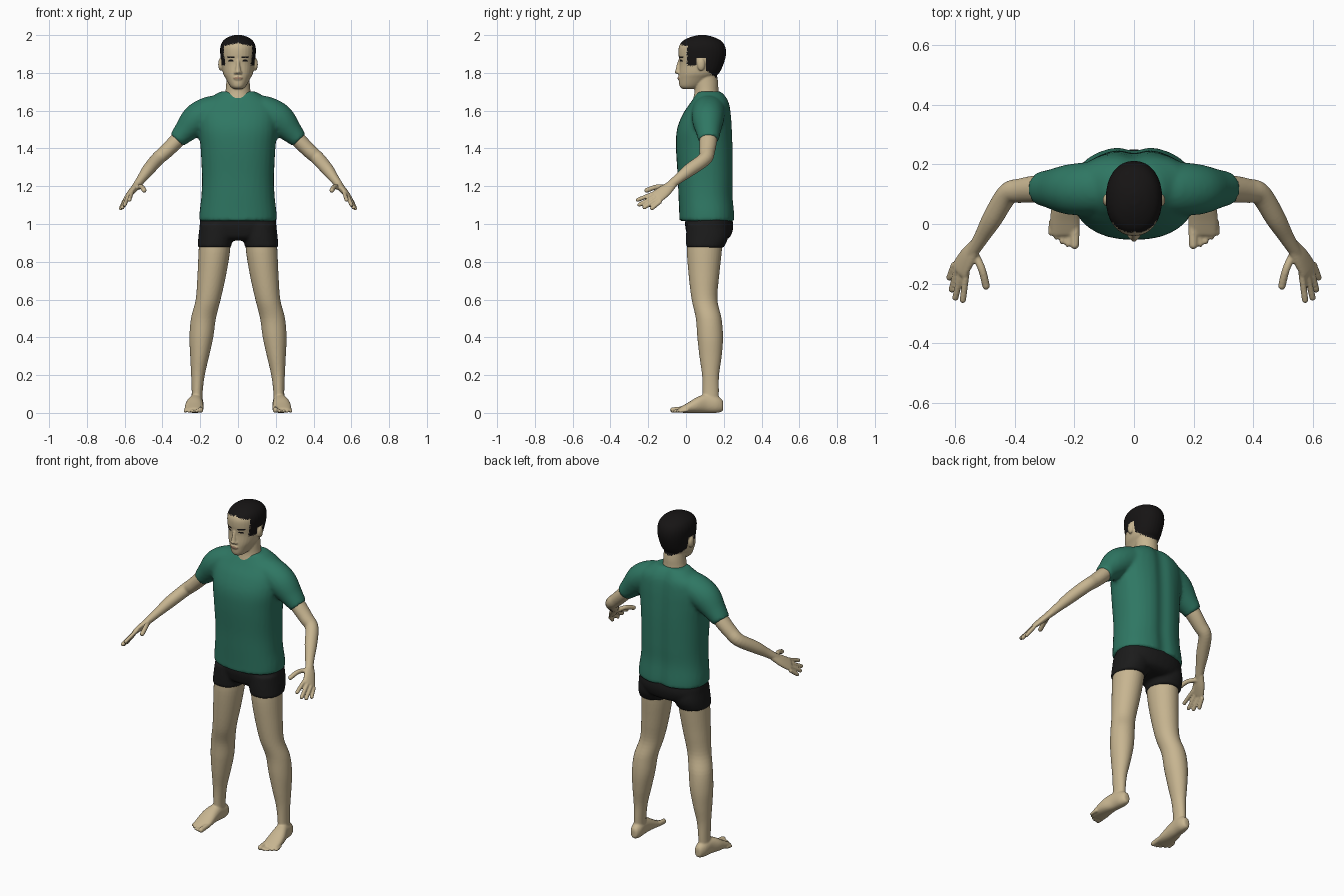
import bpy, bmesh, math, random
from mathutils import Vector, Matrix

random.seed(4)
cube = bpy.data.objects.get("Cube")
if cube:
    bpy.data.objects.remove(cube, do_unlink=True)

X, Y, Z = Vector((1, 0, 0)), Vector((0, 1, 0)), Vector((0, 0, 1))


def material(name, rgb):
    mat = bpy.data.materials.new(name)
    mat.use_nodes = True
    mat.diffuse_color = (*rgb, 1)
    for node in mat.node_tree.nodes:
        if node.type == 'BSDF_PRINCIPLED':
            node.inputs["Base Color"].default_value = (*rgb, 1)
            node.inputs["Roughness"].default_value = 0.8
    return mat


skin = material("skin", (.57, .46, .28))
green = material("green_cloth", (.028, .185, .125))
black = material("black_cloth", (.011, .011, .011))
hair = material("dark_hair", (.008, .007, .007))
lip = material("lip", (.36, .22, .14))


def spline(rows, steps=5):
    """Smoothly interpolated rows that pass through every given row."""
    out = []
    for i in range(len(rows) - 1):
        a, b, c, d = (rows[max(0, min(len(rows) - 1, i + k))] for k in (-1, 0, 1, 2))
        for t in (s / steps for s in range(steps)):
            out.append([q + t / 2 * (r - p + t * (2 * p - 5 * q + 4 * r - e + t * (3 * (q - r) + e - p)))
                        for p, q, r, e in zip(a, b, c, d)])
    return out + [list(rows[-1])]


def loft(bm, rows, u, v=None, power=2, sides=32):
    """Closed tube through rows of x, y, z and two radii; v fixes the ring plane."""
    rows = spline(rows)
    rings = []
    for i, (x, y, z, a, b) in enumerate(rows):
        across, other = u, v
        if v is None:
            lo, hi = rows[max(i - 1, 0)], rows[min(i + 1, len(rows) - 1)]
            along = (Vector(hi[:3]) - Vector(lo[:3])).normalized()
            across = (u - along * u.dot(along)).normalized()
            other = along.cross(across)
        ring = []
        for k in range(sides):
            c, s = math.cos(math.tau * k / sides), math.sin(math.tau * k / sides)
            c = math.copysign(abs(c) ** (2 / power), c) * max(a, .001)
            s = math.copysign(abs(s) ** (2 / power), s) * max(b, .001)
            ring.append(bm.verts.new(Vector((x, y, z)) + across * c + other * s))
        rings.append(ring)
    for r, q in zip(rings, rings[1:]):
        for k in range(sides):
            j = (k + 1) % sides
            bm.faces.new((r[k], r[j], q[j], q[k]))
    bm.faces.new(rings[0])
    bm.faces.new(rings[-1])


def stack(bm, rows, power=2):
    """Body of level rings given as height, front, back and half width."""
    loft(bm, [(0, (f + k) / 2, z, w, (k - f) / 2) for z, f, k, w in rows], X, Y, power)


def ball(bm, centre, size):
    m = Matrix.Translation(centre) @ Matrix.Diagonal((*size, 1))
    bmesh.ops.create_uvsphere(bm, u_segments=20, v_segments=12, radius=1, matrix=m)


def flip(rows, s):
    return [(s * r[0], *r[1:]) for r in rows]


def digit(bm, points, radius):
    """Finger or toe with a rounded tip."""
    loft(bm, [(*p, radius, radius) for p in points], Vector((.6, .5, .6)), None, 2, 14)
    ball(bm, points[-1], [radius] * 3)


def finish(name, bm, voxel, smoothing, *mats):
    """Fuse the overlapping pieces into one smooth skin."""
    bmesh.ops.recalc_face_normals(bm, faces=bm.faces)
    mesh = bpy.data.meshes.new(name)
    bm.to_mesh(mesh)
    bm.free()
    ob = bpy.data.objects.new(name, mesh)
    bpy.context.scene.collection.objects.link(ob)
    fuse = ob.modifiers.new("fuse", 'REMESH')
    fuse.mode = 'VOXEL'
    fuse.voxel_size = voxel
    relax = ob.modifiers.new("relax", 'SMOOTH')
    relax.factor, relax.iterations = .5, smoothing
    bpy.context.view_layer.update()
    graph = bpy.context.evaluated_depsgraph_get()
    fused = bpy.data.meshes.new_from_object(ob.evaluated_get(graph))
    ob.modifiers.clear()
    ob.data = fused
    fused.materials.clear()
    for mat in mats:
        fused.materials.append(mat)
    fused.shade_smooth()
    return ob


# Shirt: torso with two short sleeves
bm = bmesh.new()
stack(bm, [(1.015, -.035, .262, .206), (1.06, -.036, .26, .204), (1.15, -.04, .252, .194),
           (1.25, -.044, .253, .191), (1.4, -.053, .252, .198), (1.5, -.048, .248, .208),
           (1.58, -.018, .242, .21), (1.64, .022, .232, .19), (1.68, .048, .212, .13),
           (1.702, .06, .19, .092)], 2.3)
for s in (1, -1):
    loft(bm, flip([(.07, .125, 1.62, .075, .06), (.135, .12, 1.6, .088, .08),
                   (.215, .116, 1.555, .085, .084), (.28, .118, 1.49, .066, .062),
                   (.323, .12, 1.445, .054, .046)], s), Y)
shirt = finish("shirt", bm, .011, 3, green)
# Shallow groove down the spine
for vert in shirt.data.vertices:
    if vert.co.y > .15:
        vert.co.y -= .014 * math.exp(-(vert.co.x / .04) ** 2) * min(1, (vert.co.y - .15) * 20)

# Shorts: pelvis with two short legs
bm = bmesh.new()
stack(bm, [(.912, .04, .2, .11), (.93, .012, .232, .17), (.965, 0, .247, .2),
           (1.0, -.005, .25, .203), (1.05, 0, .24, .195)], 2.3)
for s in (1, -1):
    loft(bm, flip([(.108, .113, 1.0, .094, .11), (.118, .112, .93, .092, .112),
                   (.126, .1, .875, .088, .099)], s), X, Y, 2.2)
finish("shorts", bm, .009, 2, black)

for s, side in ((1, "left"), (-1, "right")):
    # Leg and foot
    bm = bmesh.new()
    loft(bm, flip([(.12, .103, .95, .083, .094), (.126, .097, .85, .083, .092),
                   (.14, .095, .72, .075, .08), (.158, .098, .6, .066, .068),
                   (.183, .12, .5, .066, .068), (.194, .128, .4, .063, .068),
                   (.203, .13, .3, .05, .059), (.212, .13, .2, .036, .045),
                   (.216, .131, .11, .029, .043), (.218, .13, .03, .03, .043)], s), X, Y)
    loft(bm, flip([(.215, .197, .036, .014, .022), (.215, .188, .04, .024, .034),
                   (.217, .16, .045, .034, .045), (.222, .11, .05, .037, .05),
                   (.23, .06, .042, .046, .042), (.232, .01, .027, .05, .027),
                   (.232, -.03, .016, .047, .015), (.232, -.04, .013, .042, .011)], s),
         X, Z, 2.2)
    for i, tip in enumerate((-.07, -.07, -.06, -.046, -.031)):
        x = .199 + .019 * i + (.005 if i else 0)
        r = .0085 if i else .015
        digit(bm, [(s * (x - .002), -.005 + .004 * i, r + .006), (s * x, tip, r)], r)
    finish(side + "_leg", bm, .0055, 2, skin)

    # Arm and hand
    bm = bmesh.new()
    loft(bm, flip([(.24, .12, 1.53, .045, .042), (.32, .118, 1.445, .046, .041),
                   (.38, .112, 1.385, .041, .038), (.425, .1, 1.345, .037, .036),
                   (.475, .02, 1.287, .035, .033), (.51, -.04, 1.24, .027, .025),
                   (.538, -.085, 1.203, .023, .02), (.555, -.11, 1.182, .022, .017)], s), Y)
    loft(bm, flip([(.53, -.07, 1.212, .024, .018), (.558, -.11, 1.178, .036, .018),
                   (.582, -.148, 1.149, .04, .014), (.588, -.16, 1.14, .037, .011)], s),
         Vector((s * .6, .4, -.73)))
    for base, tip in (((.562, -.155, 1.168), (.575, -.255, 1.128)),
                      ((.579, -.155, 1.152), (.6, -.247, 1.102)),
                      ((.594, -.147, 1.135), (.612, -.22, 1.088)),
                      ((.603, -.133, 1.121), (.62, -.18, 1.083))):
        digit(bm, flip([base, tip], s), .011)
    digit(bm, flip([(.54, -.09, 1.19), (.512, -.15, 1.197), (.497, -.208, 1.178)], s), .013)
    finish(side + "_arm", bm, .005, 1, skin)

# Head with neck, nose, lips and ears
bm = bmesh.new()
stack(bm, [(1.6, .03, .19, .085), (1.66, .038, .182, .079), (1.7, .045, .172, .067),
           (1.75, .045, .17, .062), (1.81, .05, .16, .06)])
stack(bm, [(1.715, -.018, .05, .024), (1.73, -.034, .085, .042), (1.77, -.038, .14, .065),
           (1.8, -.037, .176, .08), (1.85, -.034, .2, .088), (1.9, -.04, .212, .094),
           (1.94, -.037, .207, .093), (1.97, -.016, .186, .079), (1.99, .025, .145, .051),
           (2.0, .065, .105, .018)], 2.15)
loft(bm, [(0, -.028, 1.88, .008, .008), (0, -.038, 1.84, .01, .012),
          (0, -.044, 1.806, .016, .012)], X, Y)
ball(bm, (0, -.046, 1.805), (.012, .014, .011))
ball(bm, (0, -.036, 1.772), (.024, .009, .011))
for s in (1, -1):
    ball(bm, (s * .013, -.038, 1.801), (.01, .011, .008))
    ball(bm, (s * .092, .08, 1.845), (.013, .021, .034))
head = finish("head", bm, .0045, 2, skin, hair, lip)


def inside(c, x, z, w, h):
    return ((abs(c.x) - x) / w) ** 2 + ((c.z - z) / h) ** 2 < 1


# Paint the hairline, brows, eyes and lips by position
for face in head.data.polygons:
    c = face.center
    ragged = random.uniform(-.004, .004)
    ear = .056 < c.y < .106 and 1.8 < c.z < 1.88 and abs(c.x) > .05
    crown = c.z > 1.957 + ragged - abs(c.x) * .2
    temple = c.y > .006 + ragged and c.z > 1.838 + ragged
    nape = c.y > .1 and c.z > 1.772 + ragged + max(0, .165 - c.y) * .7
    if (crown or temple or nape) and not ear:
        face.material_index = 1
    elif c.y < .01:
        if inside(c, .039, 1.884, .022, .005) or inside(c, .038, 1.864, .014, .005):
            face.material_index = 1
        elif inside(c, 0, 1.772, .024, .007):
            face.material_index = 2
